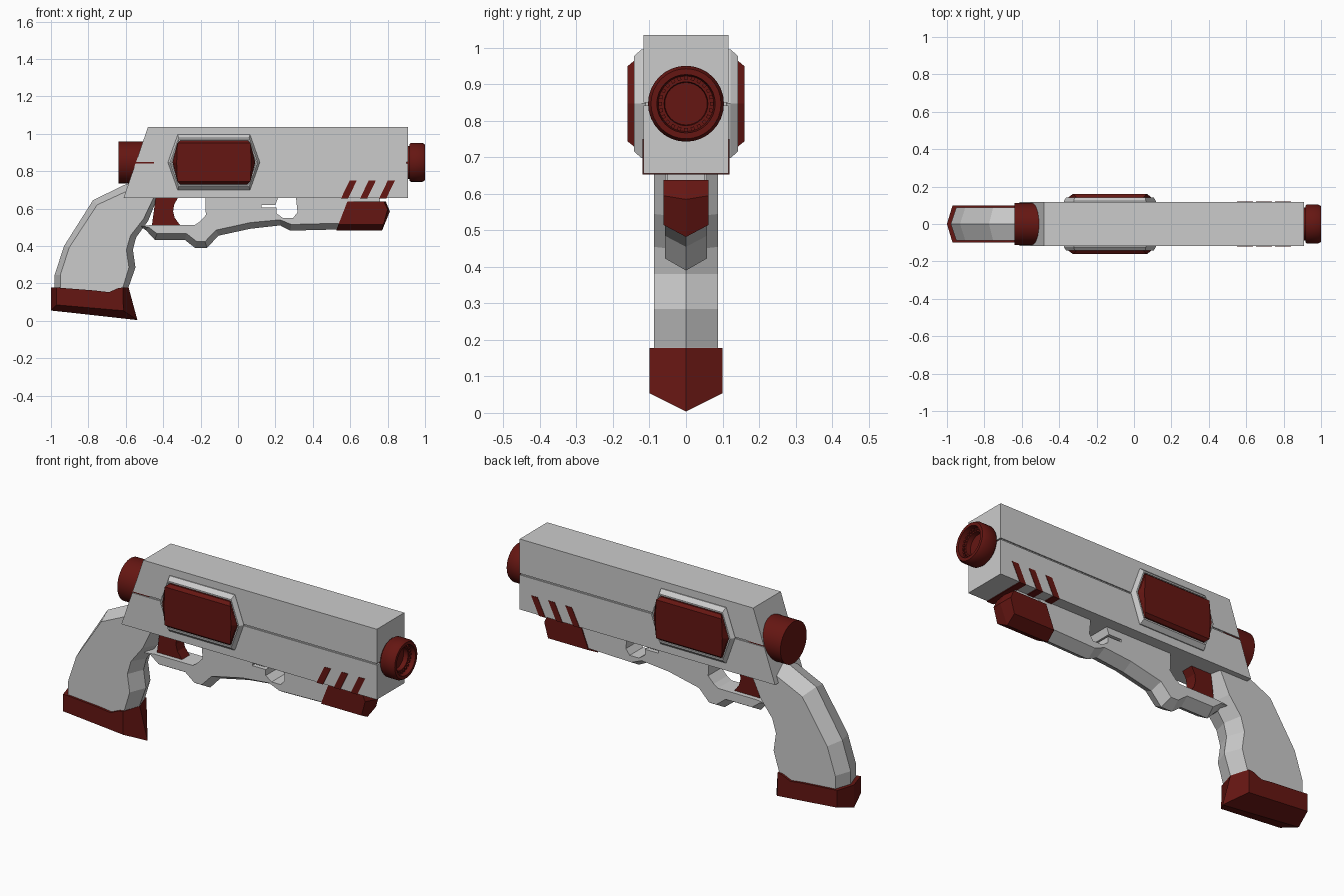
import bpy, bmesh, math

red = bpy.data.materials.new("dark_red")
red.diffuse_color = (0.13, 0.008, 0.006, 1)


def finish(bm, name, mat=None, smooth=False):
    bmesh.ops.recalc_face_normals(bm, faces=bm.faces)
    me = bpy.data.meshes.new(name)
    bm.to_mesh(me)
    bm.free()
    if mat:
        me.materials.append(mat)
    if smooth:
        me.polygons.foreach_set("use_smooth", [True] * len(me.polygons))
        me.set_sharp_from_angle(angle=math.radians(35))
    ob = bpy.data.objects.new(name, me)
    bpy.context.collection.objects.link(ob)
    return ob


def loft(name, sections, mat=None):
    """Join xz outlines placed at increasing y, with capped ends."""
    bm = bmesh.new()
    rings = [[bm.verts.new((x, y, z)) for x, z in pts] for y, pts in sections]
    n = len(rings[0])
    for a, b in zip(rings, rings[1:]):
        for i in range(n):
            j = (i + 1) % n
            bm.faces.new((a[i], a[j], b[j], b[i]))
    bm.faces.new(rings[0])
    bm.faces.new(rings[-1])
    return finish(bm, name, mat)


def slab(name, pts, half, mat=None):
    return loft(name, [(-half, pts), (half, pts)], mat)


def ridged(name, pts, half, mat=None):
    """Outline (x, z, dx, dz): full size at the centre line, shifted by d at the sides."""
    mid = [(x, z) for x, z, _, _ in pts]
    side = [(x + dx, z + dz) for x, z, dx, dz in pts]
    return loft(name, [(-half, side), (0, mid), (half, side)], mat)


def lathe(name, profile, zc, mat, sides=32):
    """Revolve (x, radius) pairs around the barrel axis."""
    bm = bmesh.new()
    rings = []
    for x, r in profile:
        rings.append([bm.verts.new((x, r * math.cos(t), zc + r * math.sin(t)))
                      for t in (2 * math.pi * i / sides for i in range(sides))])
    for a, b in zip(rings, rings[1:]):
        for i in range(sides):
            j = (i + 1) % sides
            bm.faces.new((a[i], a[j], b[j], b[i]))
    bm.faces.new(rings[0])
    bm.faces.new(rings[-1])
    return finish(bm, name, mat, True)


AXIS = 0.847

# Body: two halves separated by a thin seam around a slightly narrower core
slab("body_upper", [(-0.545, 0.85), (-0.482, 1.035), (0.908, 1.035), (0.908, 0.85)], 0.117)
slab("body_lower", [(-0.612, 0.656), (-0.548, 0.842), (0.908, 0.842), (0.908, 0.656)], 0.117)
slab("body_core", [(-0.58, 0.70), (-0.50, 0.98), (0.90, 0.98), (0.90, 0.70)], 0.111)

# Rear cap and muzzle
lathe("rear_cap", [(-0.45, 0.112), (-0.64, 0.112)], AXIS, red)
lathe("muzzle", [(0.89, 0.088), (0.916, 0.088), (0.916, 0.098), (0.925, 0.104), (0.985, 0.104),
                 (1.0, 0.096), (1.0, 0.08), (0.97, 0.076), (0.97, 0.06), (0.945, 0.058)], AXIS, red)
# Small teeth inside the muzzle
for i in range(24):
    t = 2 * math.pi * i / 24
    bm = bmesh.new()
    bmesh.ops.create_cube(bm, size=0.01)
    tooth = finish(bm, "muzzle_tooth", red)
    tooth.location = (0.973, 0.071 * math.cos(t), AXIS + 0.071 * math.sin(t))
    tooth.rotation_euler.x = t


def hexagon(tip, flat, h, cx=-0.129):
    return [(cx + x, AXIS + z) for x, z in
            ((-tip, 0), (-flat, h), (flat, h), (tip, 0), (flat, -h), (-flat, -h))]


# Side windows: chamfered grey frame with a raised red panel, on both sides
outer, lip = hexagon(0.246, 0.193, 0.149), hexagon(0.234, 0.188, 0.130)
recess, base = hexagon(0.226, 0.184, 0.122), hexagon(0.221, 0.18, 0.117)
for s, label in ((-1, "front"), (1, "back")):
    loft("panel_frame_" + label, [(s * 0.10, outer), (s * 0.122, outer), (s * 0.143, lip),
                                  (s * 0.143, recess), (s * 0.126, recess)])
    loft("side_panel_" + label, [(s * 0.12, base), (s * 0.143, base),
                                 (s * 0.160, hexagon(0.199, 0.195, 0.103))], red)

# Slanted red stripes wrapping under the nose of the body
for i in range(3):
    x = 0.55 + 0.102 * i
    slab("stripe", [(x, 0.653), (x + 0.038, 0.653), (x + 0.085, 0.75), (x + 0.047, 0.75)], 0.119, red)

# Grip with a ridge down its front and back
ridged("grip", [
    (-0.56, 0.74, 0, -0.03), (-0.60, 0.73, 0.01, -0.035), (-0.775, 0.645, 0.022, -0.025),
    (-0.93, 0.40, 0.028, -0.008), (-0.98, 0.246, 0.03, 0), (-0.98, 0.12, 0.03, 0),
    (-0.60, 0.12, -0.03, 0), (-0.585, 0.18, -0.03, 0), (-0.548, 0.285, -0.035, 0),
    (-0.562, 0.38, -0.035, 0), (-0.545, 0.445, -0.03, 0.01), (-0.48, 0.535, -0.025, 0.01),
    (-0.43, 0.66, -0.02, 0), (-0.43, 0.70, -0.02, 0)], 0.088)

# Red grip base
ridged("grip_base", [
    (-1.0, 0.178, 0.03, 0), (-1.0, 0.055, 0.03, 0.03), (-0.538, 0.004, -0.075, 0.05),
    (-0.585, 0.178, -0.03, 0), (-0.63, 0.175, -0.01, 0), (-0.69, 0.153, 0, 0),
    (-0.765, 0.162, 0, 0)], 0.1, red)

# Trigger guard running forward into the lower rail
ridged("guard_and_rail", [
    (-0.52, 0.505, 0, 0), (-0.49, 0.482, 0.01, 0.02), (-0.445, 0.433, 0.012, 0.033),
    (-0.285, 0.433, 0.01, 0.033), (-0.23, 0.39, 0.01, 0.033), (-0.165, 0.39, -0.012, 0.033),
    (-0.105, 0.455, -0.012, 0.03), (0.065, 0.492, 0, 0.033), (0.225, 0.51, 0, 0.03),
    (0.28, 0.482, 0.005, 0.033), (0.60, 0.490, 0, 0.033),
    (0.62, 0.66, 0, 0), (0.31, 0.66, 0, 0), (0.318, 0.58, 0, 0), (0.295, 0.55, 0, 0),
    (0.24, 0.55, 0, 0), (0.205, 0.575, 0, 0), (0.205, 0.607, 0, 0), (0.125, 0.607, 0, 0),
    (0.125, 0.62, 0, 0), (0.20, 0.62, 0, 0), (0.215, 0.66, 0, 0),
    (-0.175, 0.66, 0, 0), (-0.172, 0.565, 0, 0), (-0.205, 0.53, 0, 0), (-0.23, 0.513, 0, 0),
    (-0.46, 0.513, 0, 0)], 0.057)

# Trigger
slab("trigger", [(-0.44, 0.66), (-0.32, 0.66), (-0.342, 0.62), (-0.347, 0.585), (-0.338, 0.55),
                 (-0.31, 0.512), (-0.46, 0.512)], 0.032, red)

# Red rail tip and the stem joining it to the body
ridged("rail_tip", [
    (0.585, 0.638, 0, 0), (0.79, 0.638, -0.01, 0), (0.812, 0.585, -0.012, 0.01),
    (0.77, 0.482, 0.008, 0.033), (0.525, 0.482, 0.012, 0.033)], 0.062, red)
slab("rail_tip_stem", [(0.60, 0.62), (0.76, 0.62), (0.76, 0.66), (0.60, 0.66)], 0.05)
